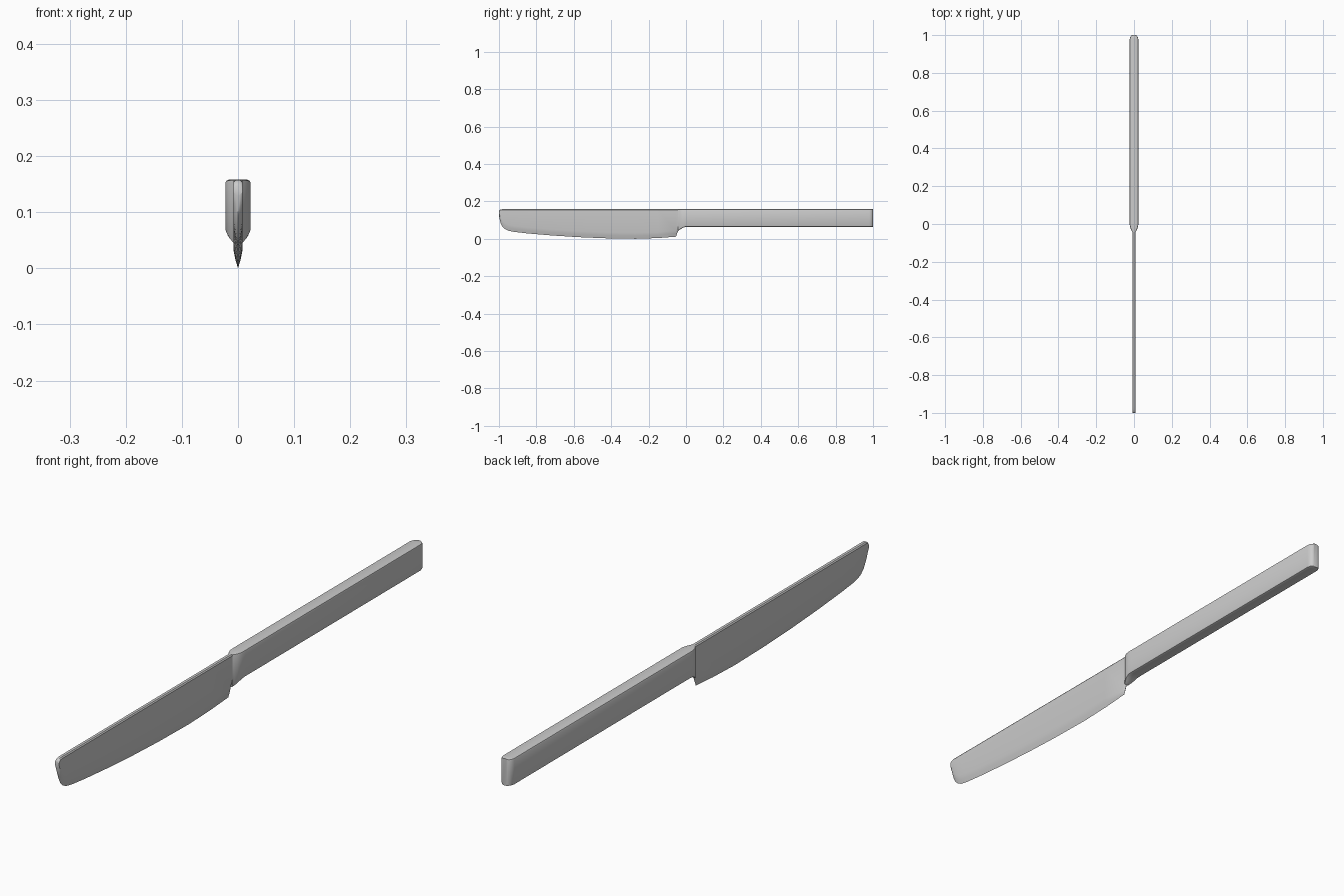
import bpy
import bmesh
import math

if "Cube" in bpy.data.objects:
    bpy.data.objects.remove(bpy.data.objects["Cube"])


def loft(name, stations, section):
    """Skin a chain of cross-sections running along y."""
    bm = bmesh.new()
    rings = []
    for st in stations:
        half = section(*st[1:])
        pts = half + [(-x, z) for x, z in reversed(half)]
        rings.append([bm.verts.new((x, st[0], z)) for x, z in pts])
    n = len(rings[0])
    for a, b in zip(rings, rings[1:]):
        for i in range(n):
            j = (i + 1) % n
            bm.faces.new((a[i], a[j], b[j], b[i]))
    bm.faces.new(rings[0])
    bm.faces.new(rings[-1])
    bmesh.ops.remove_doubles(bm, verts=bm.verts[:], dist=1e-5)
    bmesh.ops.recalc_face_normals(bm, faces=bm.faces[:])
    me = bpy.data.meshes.new(name)
    bm.to_mesh(me)
    bm.free()
    ob = bpy.data.objects.new(name, me)
    bpy.context.collection.objects.link(ob)
    bpy.ops.object.select_all(action='DESELECT')
    bpy.context.view_layer.objects.active = ob
    ob.select_set(True)
    bpy.ops.object.shade_smooth_by_angle(angle=math.radians(30))
    return ob


TOP = 0.158


def handle_section(w, bottom):
    # Right half of a rounded bar, from top to bottom
    r = min(0.006, w * 0.4)
    arc = [(math.sin(a), math.cos(a)) for a in (0, math.pi / 4, math.pi / 2)]
    upper = [(w - r + r * s, TOP - r + r * c) for s, c in arc]
    lower = [(w - r + r * s, bottom + r - r * c) for s, c in reversed(arc)]
    return upper + lower


def blade_section(top, bottom, w=0.008):
    # Right half: softened spine, flat cheek, ground edge
    h = top - bottom
    return [(w * 0.6, top), (w, top - min(0.004, h * 0.2)),
            (w, bottom + min(0.032, h * 0.45)),
            (w * 0.6, bottom + min(0.016, h * 0.2)), (0, bottom)]


# Handle: y, half width, underside height; front end drops into the bolster
loft("handle", [
    (-0.042, 0.008, 0.044), (-0.036, 0.012, 0.047), (-0.028, 0.017, 0.052),
    (-0.018, 0.0205, 0.058), (-0.005, 0.0225, 0.063), (0.01, 0.0225, 0.064),
    (0.980, 0.0225, 0.064), (0.990, 0.020, 0.064), (0.997, 0.015, 0.064),
    (1.0, 0.009, 0.064)], handle_section)

# Blade: y, spine height, cutting edge height
loft("blade", [
    (-1.0, 0.147, 0.128), (-0.997, 0.153, 0.107), (-0.991, 0.157, 0.084),
    (-0.982, TOP, 0.066), (-0.968, TOP, 0.052), (-0.95, TOP, 0.043),
    (-0.92, TOP, 0.037), (-0.85, TOP, 0.029), (-0.72, TOP, 0.018),
    (-0.58, TOP, 0.009), (-0.44, TOP, 0.003), (-0.27, TOP, 0.0),
    (-0.15, TOP, 0.004), (-0.054, TOP, 0.011), (-0.042, TOP, 0.042),
    (-0.030, TOP, 0.052), (-0.01, TOP, 0.066)], blade_section)
